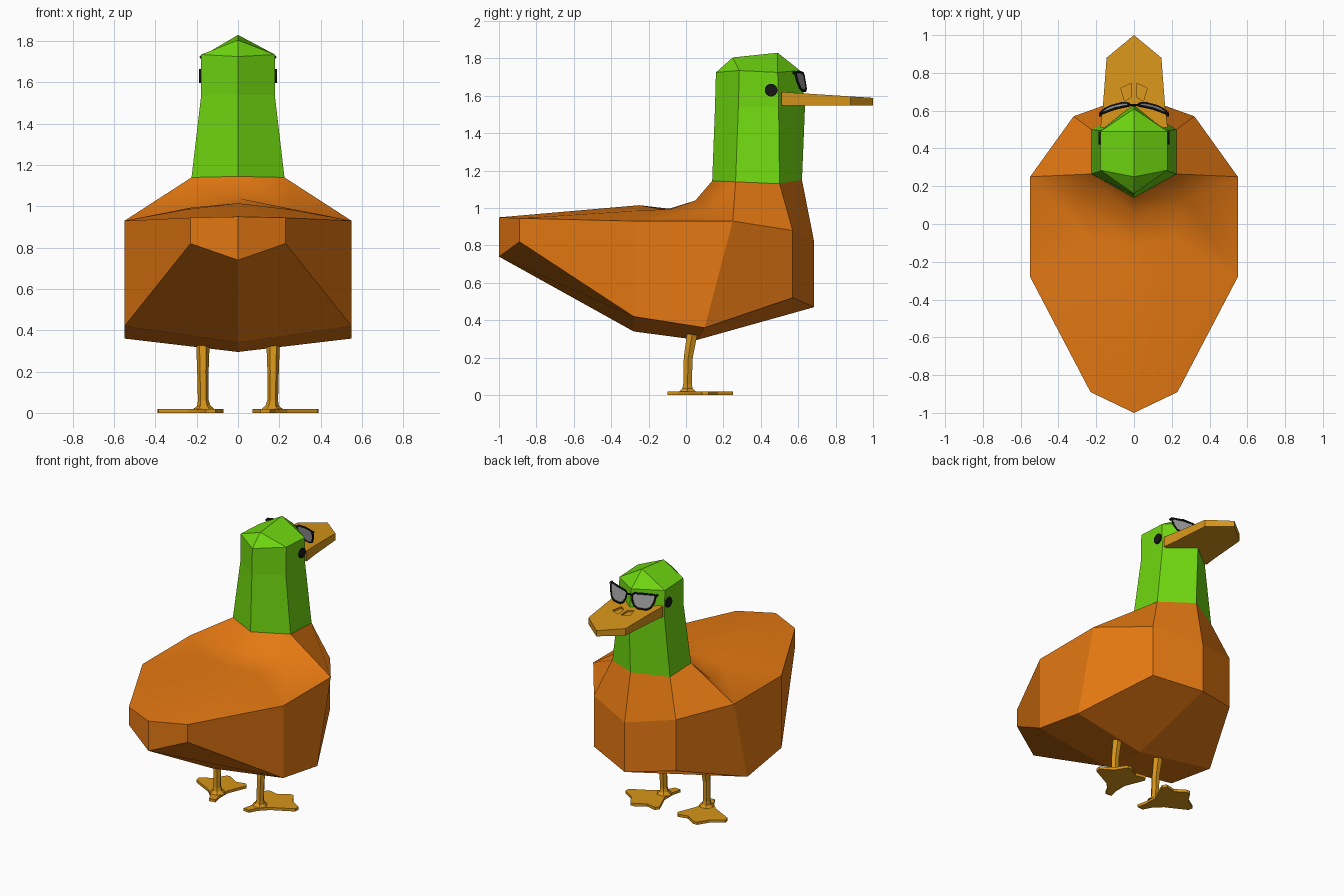
import bpy, bmesh, math
from mathutils import Vector

if "Cube" in bpy.data.objects:
    bpy.data.objects.remove(bpy.data.objects["Cube"])


def material(name, rgb):
    m = bpy.data.materials.new(name)
    m.diffuse_color = (*rgb, 1)
    m.use_nodes = True
    m.node_tree.nodes["Principled BSDF"].inputs["Base Color"].default_value = m.diffuse_color
    return m


ORANGE = material("body_orange", (0.78, 0.19, 0.006))
GREEN = material("head_green", (0.16, 0.68, 0.005))
YELLOW = material("bill_yellow", (0.68, 0.3, 0.01))
BLACK = material("black", (0.008, 0.008, 0.008))
GREY = material("lens_grey", (0.36, 0.36, 0.36))


def mesh_object(name, faces, mat, mirror=True, smooth=None):
    """Faces are lists of points; shared points are welded and mirrored in x."""
    bm, verts = bmesh.new(), {}

    def vert(p):
        key = tuple(round(c, 4) + 0.0 for c in p)
        if key not in verts:
            verts[key] = bm.verts.new(key)
        return verts[key]

    for pts in faces:
        for s in ((1, -1) if mirror else (1,)):
            loop = list(dict.fromkeys(vert((s * x, y, z)) for x, y, z in pts))
            if len(loop) > 2:
                f = bm.faces.new(loop if s > 0 else loop[::-1])
                f.smooth = bool(smooth and smooth(f))
    bmesh.ops.recalc_face_normals(bm, faces=bm.faces[:])
    me = bpy.data.meshes.new(name)
    bm.to_mesh(me)
    bm.free()
    ob = bpy.data.objects.new(name, me)
    me.materials.append(mat)
    bpy.context.collection.objects.link(ob)
    return ob


def loft(rows):
    return [[a[i], a[i + 1], b[i + 1], b[i]]
            for a, b in zip(rows, rows[1:]) for i in range(len(a) - 1)]


def prism(outline, low, high):
    """Closed slab from an (x, y) outline; low and high give z from y."""
    lo = [(x, y, low(y)) for x, y in outline]
    hi = [(x, y, high(y)) for x, y in outline]
    return [lo, hi] + loft([lo + lo[:1], hi + hi[:1]])


def tubes(name, paths, mat, depth, res=1):
    """Poly curves of (points, radii, closed) swept with a round section."""
    cu = bpy.data.curves.new(name, 'CURVE')
    cu.dimensions, cu.bevel_depth, cu.bevel_resolution = '3D', depth, res
    cu.use_fill_caps = True
    for pts, radii, closed in paths:
        sp = cu.splines.new('POLY')
        sp.points.add(len(pts) - 1)
        sp.use_cyclic_u, sp.use_smooth = closed, False
        for p, co, r in zip(sp.points, pts, radii or [1] * len(pts)):
            p.co, p.radius = (*co, 1), r
    cu.materials.append(mat)
    ob = bpy.data.objects.new(name, cu)
    bpy.context.collection.objects.link(ob)
    return ob


def flip(pts):
    return [(-p[0], *p[1:]) for p in pts]


# Body: half rings from tail to chest, then chest and back patches to the neck
tail_low, chest_low = (0, -1, 0.74), (0, 0.685, 0.47)
lower = [tail_low, (0.23, -0.89, 0.82), (0.55, -0.28, 0.42),
         (0.55, 0.1, 0.36), (0.32, 0.57, 0.52), chest_low]
upper = [(0, -1, 0.95), (0.23, -0.89, 0.945), (0.55, -0.28, 0.93),
         (0.55, 0.25, 0.93), (0.32, 0.57, 0.88), (0, 0.685, 0.82)]
keel = [tail_low, tail_low, (0, -0.28, 0.34), (0, 0.06, 0.295), chest_low, chest_low]
neck = [(0, 0.14, 1.145), (0.225, 0.265, 1.14), (0.225, 0.5, 1.13), (0, 0.62, 1.15)]
tail, tail_side, rear, fore = upper[:4]
back = [[tail_side, tail, tail],
        [rear, (0.25, -0.27, 0.985), (0, -0.25, 1.015)],
        [rear, (0.22, -0.08, 0.995), (0.02, -0.1, 0.985), ][:2] + [(0, -0.11, 0.99)],
        [fore, (0.28, 0.12, 0.985), (0, 0.05, 1.04)],
        [fore, neck[1], neck[0]]]
mesh_object("body", loft([keel, lower, upper]) + loft([upper[3:], neck[1:]]) + loft(back),
            ORANGE, smooth=lambda f: all(v.co.z > 0.925 and v.co.y < 0.3 for v in f.verts))

# Neck and head: six-sided rings closed by a ridge on the crown
cheek = [(0, 0.155, 1.54), (0.178, 0.28, 1.54), (0.178, 0.495, 1.54), (0, 0.637, 1.56)]
brow = [(0, 0.16, 1.725), (0.178, 0.285, 1.735), (0.178, 0.49, 1.725), (0, 0.61, 1.735)]
crown = [(0, 0.25, 1.805), (0, 0.25, 1.805), (0, 0.49, 1.83), (0, 0.49, 1.83)]
mesh_object("head", loft([neck, cheek, brow, crown]), GREEN)

# Bill with two shallow nostril recesses
half = [(0.178, 0.51), (0.165, 0.62), (0.145, 0.88), (0, 1.0)]
bill_top = lambda y: 1.62 - 0.065 * (y - 0.52)
bill = mesh_object("bill", prism(half + flip(half[:-1])[::-1], lambda y: 1.548, bill_top),
                   YELLOW, mirror=False)
nostril = [(0.012, 0.675), (0.05, 0.65), (0.07, 0.72), (0.012, 0.745)]
cutter = mesh_object("nostril_cutter",
                     prism(nostril, lambda y: bill_top(y) - 0.012, lambda y: 1.66), YELLOW)
cut = bill.modifiers.new("nostrils", 'BOOLEAN')
cut.operation, cut.object, cut.solver = 'DIFFERENCE', cutter, 'EXACT'
cutter.hide_render = True
cutter.hide_set(True)

# Eyes
for side, s in (("right", 1), ("left", -1)):
    bpy.ops.mesh.primitive_cylinder_add(vertices=16, radius=0.034, depth=0.024,
                                        location=(s * 0.176, 0.455, 1.63),
                                        rotation=(0, math.pi / 2, 0))
    eye = bpy.context.object
    eye.name = side + "_eye"
    eye.data.materials.append(BLACK)

# Sunglasses: bent and tilted rims, bridge, short hinge stubs and lenses
def bend(x, z):
    return (x, 0.635 - 1.4 * x * x - 0.2 * (z - 1.68), z)


rim = [bend(x, z) for x, z in [
    (0.022, 1.708), (0.035, 1.72), (0.1, 1.727), (0.165, 1.728), (0.174, 1.715),
    (0.168, 1.675), (0.152, 1.641), (0.125, 1.626), (0.07, 1.627), (0.042, 1.641),
    (0.026, 1.672)]]
bridge = [bend(x, z) for x, z in [(-0.024, 1.7), (0, 1.707), (0.024, 1.7)]]
stub = [bend(0.17, 1.722), (0.178, 0.588, 1.724), (0.178, 0.57, 1.722)]
tubes("sunglasses_frame", [(rim, None, True), (flip(rim), None, True), (bridge, None, False),
                           (stub, [1.3] * 3, False), (flip(stub), [1.3] * 3, False)],
      BLACK, 0.0065)
inner = [(x, y - 0.003, z) for x, y, z in rim]
mesh_object("sunglasses_lenses", [rim, inner] + loft([rim + rim[:1], inner + inner[:1]]), GREY)

# Legs: slightly bent tubes flaring at the ankle
leg = [(0.17, 0.04, 0.42), (0.17, 0.032, 0.32), (0.17, 0.012, 0.2),
       (0.168, 0.008, 0.06), (0.166, 0.008, 0.035), (0.166, 0.008, 0.015)]
radii = [1.15, 1.1, 0.95, 0.9, 1.1, 1.9]
tubes("legs", [(leg, radii, False), (flip(leg), radii, False)], YELLOW, 0.029)

# Webbed feet, turned outward
foot = [(0.11, -0.095), (0.155, -0.1), (0.185, -0.045), (0.24, 0.01), (0.385, 0.085),
        (0.39, 0.12), (0.31, 0.17), (0.26, 0.25), (0.23, 0.25), (0.16, 0.205),
        (0.09, 0.22), (0.07, 0.195), (0.125, 0.06), (0.125, -0.03)]
mesh_object("feet", prism(foot, lambda y: 0.0, lambda y: 0.019), YELLOW)
